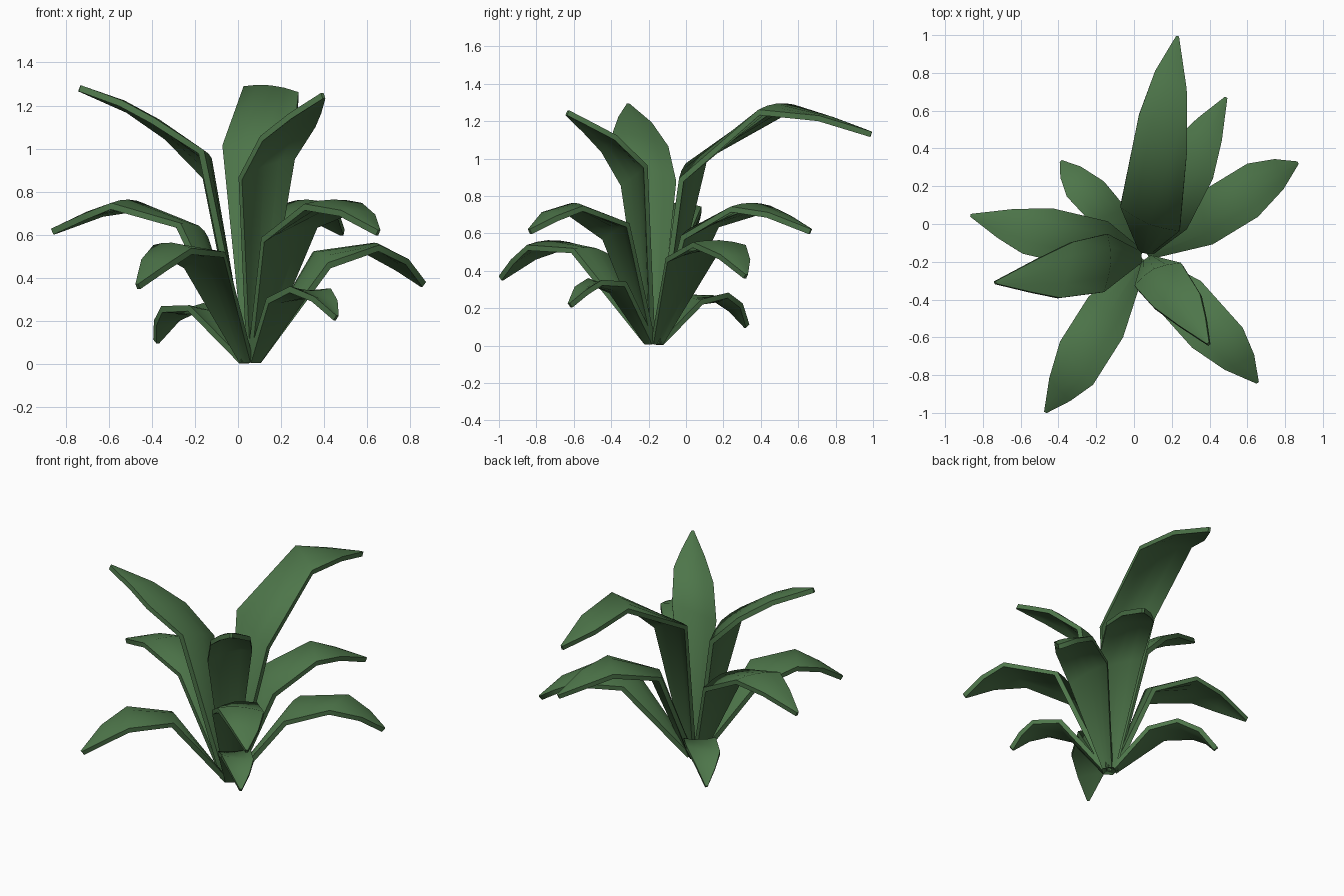
import bpy, bmesh, math
from mathutils import Vector

if "Cube" in bpy.data.objects:
    bpy.data.objects.remove(bpy.data.objects["Cube"])

green = bpy.data.materials.new("leaf green")
green.diffuse_color = (0.075, 0.18, 0.068, 1)
green.use_nodes = True
green.node_tree.nodes["Principled BSDF"].inputs["Base Color"].default_value = green.diffuse_color

CENTRE = Vector((0.055, -0.17, 0))
THICK = 0.03
ARCH = (0.0, 0.02, 0.018, 0.01, 0.0)   # how far the midrib rises above the edges


def leaf(name, tip, stations, skew=0.05, arch=1.0):
    """Blade with a twist; stations are (distance from centre, height, width)."""
    flat = Vector((tip[0], tip[1], 0)) - CENTRE
    length = flat.length
    out = flat.normalized()
    left = Vector((-out.y, out.x, 0))
    st = [(0.03, 0.015, 0.06)] + stations + [(length, tip[2], 0.015)]
    pts = [CENTRE + out * r + Vector((0, 0, z)) for r, z, w in st]
    bm = bmesh.new()
    rings = []
    for i, p in enumerate(pts):
        a = (p - pts[i - 1]).normalized() if i else Vector()
        b = (pts[i + 1] - p).normalized() if i < len(pts) - 1 else Vector()
        tan = (a + b).normalized()
        nor = tan.cross(left).normalized()
        half = st[i][2] / 2
        sk = skew * (0, 1, 1, 0.5, 0)[i]      # left edge runs ahead of the right
        ring = []
        for side, t in ((1, 1), (.5, 1), (0, 1), (-.5, 1), (-1, 1),
                        (-1, -1), (-.5, -1), (0, -1), (.5, -1), (1, -1)):
            # slide each edge along the blade, following its bend
            along = (b if side > 0 else a) if i == 1 else tan
            v = (p + left * half * side + (tan + along) / 2 * sk * side
                 + nor * (arch * ARCH[i] * (0.5 - side * side) + t * THICK / 2))
            v.z = max(v.z, 0)
            ring.append(bm.verts.new(v))
        rings.append(ring)
    n = len(rings[0])
    for r0, r1 in zip(rings, rings[1:]):
        for j in range(n):
            k = (j + 1) % n
            bm.faces.new((r0[j], r0[k], r1[k], r1[j]))
    bm.faces.new(rings[0])
    bm.faces.new(rings[-1])
    bmesh.ops.recalc_face_normals(bm, faces=bm.faces)
    me = bpy.data.meshes.new(name)
    bm.to_mesh(me)
    bm.free()
    me.materials.append(green)
    ob = bpy.data.objects.new(name, me)
    bpy.context.collection.objects.link(ob)
    bpy.ops.object.select_all(action='DESELECT')
    ob.select_set(True)
    bpy.context.view_layer.objects.active = ob
    bpy.ops.object.shade_smooth_by_angle(angle=math.radians(60))


# tall upright leaves
leaf("tall_leaf_back", (0.23, 0.99, 1.13),
     [(0.19, 0.96, 0.33), (0.66, 1.27, 0.28), (0.94, 1.21, 0.18)], 0.075)
leaf("tall_leaf_front", (0.395, -0.635, 1.245),
     [(0.11, 0.92, 0.27), (0.29, 1.09, 0.24), (0.43, 1.17, 0.14)], 0.055, 1.5)
leaf("tall_leaf_left", (-0.735, -0.31, 1.28),
     [(0.20, 0.94, 0.30), (0.42, 1.10, 0.28), (0.59, 1.20, 0.17)], 0.07)

# middle tier, same profile in three directions
MID = [(0.26, 0.625, 0.27), (0.58, 0.74, 0.27), (0.75, 0.695, 0.17)]
for name, tip in (("middle_leaf_left", (-0.86, 0.045, 0.615)),
                  ("middle_leaf_front", (0.65, -0.835, 0.61)),
                  ("middle_leaf_back", (0.485, 0.665, 0.61))):
    leaf(name, tip, MID)

# low tier
LOW = [(0.38, 0.5, 0.27), (0.67, 0.54, 0.27), (0.83, 0.465, 0.16)]
leaf("low_leaf_right", (0.86, 0.32, 0.37), LOW)
leaf("low_leaf_front", (-0.465, -0.99, 0.36), LOW)

# small drooping leaves at the base
leaf("small_leaf_back", (-0.38, 0.325, 0.105),
     [(0.29, 0.245, 0.19), (0.47, 0.255, 0.2), (0.58, 0.20, 0.12)], 0.035, -0.8)
leaf("small_leaf_front", (0.455, -0.62, 0.215),
     [(0.26, 0.31, 0.19), (0.42, 0.335, 0.19), (0.52, 0.29, 0.12)], 0.035, -0.8)
